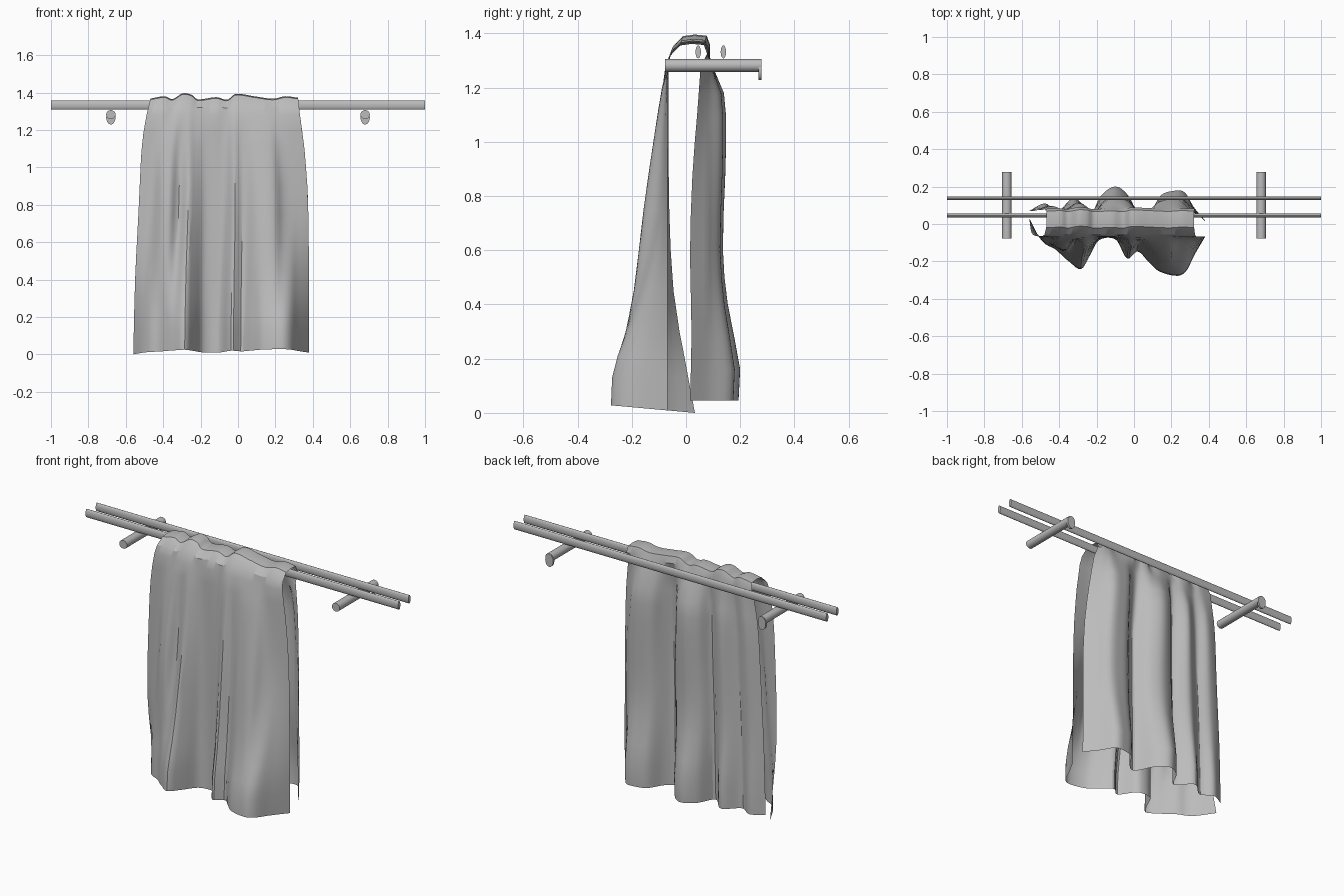
import bpy
import math

cube = bpy.data.objects.get("Cube")
if cube:
    bpy.data.objects.remove(cube, do_unlink=True)

grey = bpy.data.materials.new("plain grey")
grey.use_nodes = True
colour = (0.5, 0.5, 0.5, 1)
grey.diffuse_color = colour
grey.node_tree.nodes["Principled BSDF"].inputs["Base Color"].default_value = colour


def finish(obj, name, angle=40):
    obj.name = name
    obj.data.materials.append(grey)
    bpy.ops.object.select_all(action="DESELECT")
    obj.select_set(True)
    bpy.context.view_layer.objects.active = obj
    bpy.ops.object.shade_smooth_by_angle(angle=math.radians(angle))


def oval_bar(name, centre, length, radii, rotation):
    bpy.ops.mesh.primitive_cylinder_add(vertices=20, radius=1, depth=length,
                                        location=centre, rotation=rotation)
    bar = bpy.context.object
    bar.scale = (radii[0], radii[1], 1)
    bpy.ops.object.transform_apply(location=False, rotation=True, scale=True)
    finish(bar, name)


def curve(points, x):
    """Smooth interpolation through (x, value) points."""
    last = len(points) - 1
    x = min(max(x, points[0][0]), points[last][0])
    i = next(k for k in range(last) if x <= points[k + 1][0])

    def slope(k):
        a, b = points[max(k - 1, 0)], points[min(k + 1, last)]
        return (b[1] - a[1]) / (b[0] - a[0])

    (xa, ya), (xb, yb) = points[i], points[i + 1]
    w = xb - xa
    t = (x - xa) / w
    return (ya + (yb - ya) * t * t * (3 - 2 * t) +
            w * t * (1 - t) * (slope(i) * (1 - t) - slope(i + 1) * t))


# Rails and wall brackets
for label, y in (("front", 0.045), ("rear", 0.138)):
    oval_bar(label + "_rail", (0, y, 1.332), 2, (0.024, 0.01), (0, math.pi / 2, 0))
for label, x in (("left", 0.68), ("right", -0.68)):
    oval_bar(label + "_bracket", (x, 0.1, 1.282), 0.355, (0.025, 0.024), (math.pi / 2, 0, 0))
    oval_bar(label + "_wall_plate", (x, 0.273, 1.267), 0.012, (0.025, 0.038), (math.pi / 2, 0, 0))

# Fold shapes across each panel, and the rippled crest
FRONT_HEM = [(-.56, .03), (-.5, -.08), (-.42, -.14), (-.35, -.19), (-.28, -.24),
             (-.24, -.18), (-.19, -.09), (-.1, -.085), (-.04, -.18), (.02, -.14),
             (.07, -.19), (.13, -.25), (.23, -.28), (.28, -.25), (.32, -.17), (.38, -.07)]
FRONT_UPPER = [(-.56, -.04), (-.48, -.09), (-.43, -.22), (-.39, -.23), (-.34, -.12),
               (-.28, -.23), (-.25, -.19), (-.19, -.09), (-.1, -.1), (-.03, -.19),
               (.02, -.14), (.1, -.25), (.19, -.27), (.24, -.16), (.29, -.1), (.38, -.07)]
BACK_HEM = [(-.56, .07), (-.48, .11), (-.41, .07), (-.32, .14), (-.23, .06),
            (-.18, .15), (-.1, .2), (-.03, .15), (.03, .04), (.09, .07),
            (.14, .15), (.2, .175), (.27, .17), (.32, .09), (.38, .015)]
CREST = [(-.56, 1.368), (-.47, 1.38), (-.42, 1.365), (-.36, 1.395), (-.3, 1.388),
         (-.26, 1.364), (-.14, 1.375), (-.07, 1.362), (-.02, 1.392),
         (.1, 1.38), (.22, 1.367), (.3, 1.38), (.38, 1.372)]
# Height against fold depth, outward and inward, for each panel
FRONT_OUT = [(0, 1), (.13, .98), (.3, .76), (.45, .62), (.75, .43), (1.02, .24), (1.2, .1), (1.28, 0)]
FRONT_IN = [(0, 1), (.13, .75), (.3, .45), (.5, .22), (.75, .1), (1, 0)]
BACK_OUT = [(.05, .95), (.16, 1), (.4, .62), (.6, .47), (1, .57), (1.18, .5), (1.28, .15)]
BACK_IN = [(.05, 1), (.3, .92), (.6, 1), (.9, .85), (1.1, .6), (1.28, .4)]
# Height against the two side edges
RIGHT_EDGE = [(0, -.56), (.4, -.55), (.8, -.53), (1.1, -.515), (1.25, -.495), (1.38, -.465)]
LEFT_EDGE = [(0, .38), (.8, .375), (1.1, .355), (1.25, .335), (1.38, .32)]


def towel_point(u, row, z):
    hem_x = -.56 + .94 * u
    crest = curve(CREST, hem_x)
    ripple = crest - 1.375
    if row == "front":
        upper = min(max((z - .25) / .55, 0), 1)
        fold = .068 + curve(FRONT_HEM, hem_x) * (1 - upper) + curve(FRONT_UPPER, hem_x) * upper
        y = -.068 - ripple * .4 + fold * curve(FRONT_OUT if fold < 0 else FRONT_IN, z)
        z = z if z > 0 else max(0, .003 - .09 * y)
    elif row == "back":
        fold = curve(BACK_HEM, hem_x) - .08
        y = .08 + fold * curve(BACK_OUT if fold > 0 else BACK_IN, z)
    else:
        y, z = row + ripple * .3, crest - z
    left, right = curve(LEFT_EDGE, z), curve(RIGHT_EDGE, z)
    return (right + (left - right) * u, y, z)


# Towel sheet lofted from the front hem, over the rail, to the back hem
rows = [("front", z) for z in (0, .13, .21, .3, .45, .6, .75, .9, 1.02, 1.12, 1.2, 1.28)]
rows += [(-.055, .045), (-.018, .006), (.025, 0), (.07, .004), (.083, .04)]
rows += [("back", z) for z in (1.28, 1.18, 1.09, 1, .87, .73, .6, .5, .4, .28, .16, .045)]
COLUMNS = 72
verts = [towel_point(c / COLUMNS, *row) for row in rows for c in range(COLUMNS + 1)]
faces = []
for r in range(len(rows) - 1):
    for c in range(COLUMNS):
        a = r * (COLUMNS + 1) + c
        b = a + COLUMNS + 1
        faces.append((a, a + 1, b + 1, b))
mesh = bpy.data.meshes.new("towel")
mesh.from_pydata(verts, [], faces)
towel = bpy.data.objects.new("towel", mesh)
bpy.context.collection.objects.link(towel)
finish(towel, "towel", 30)
